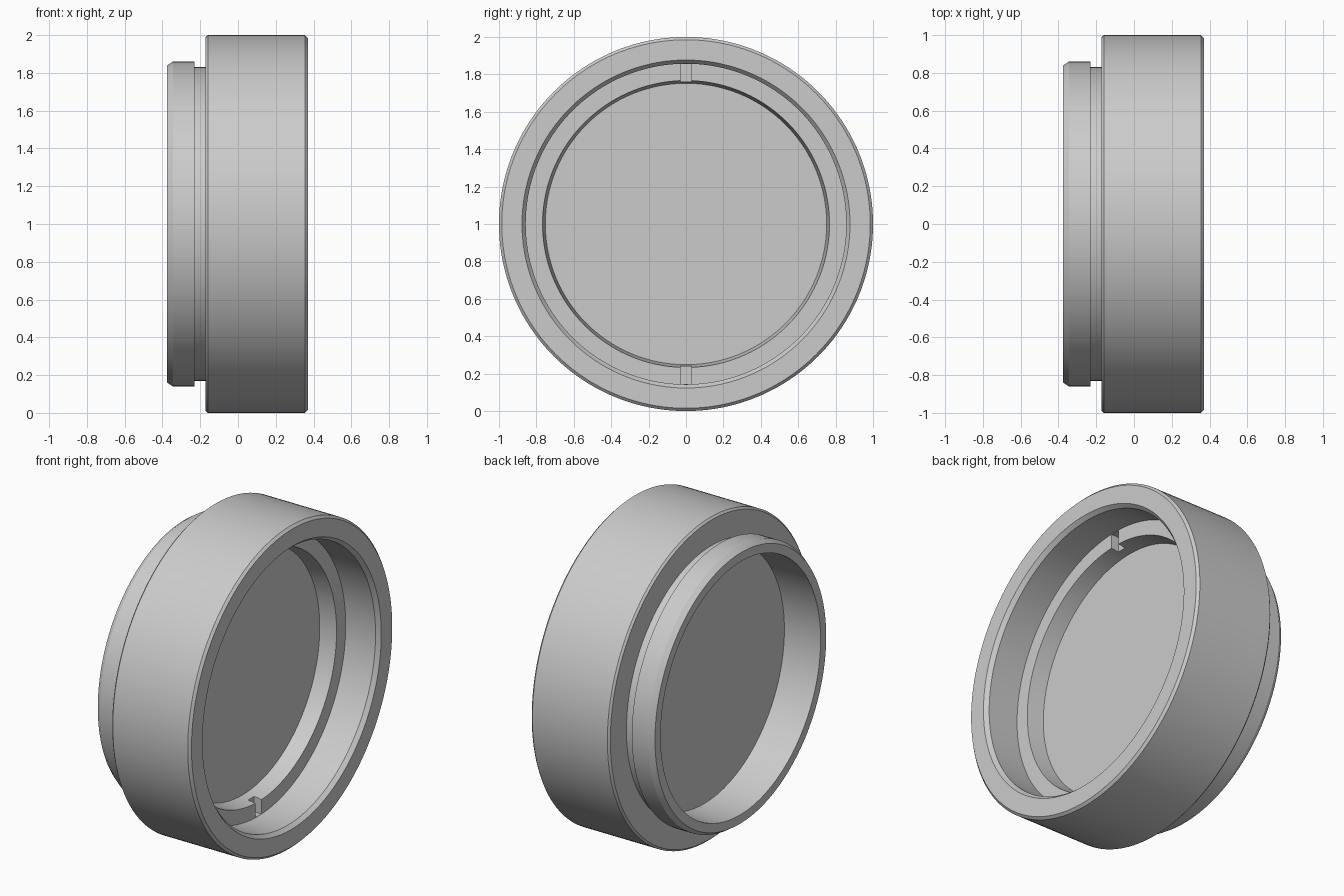
import bpy, bmesh, math
from mathutils import Matrix, Vector

if "Cube" in bpy.data.objects:
    bpy.data.objects.remove(bpy.data.objects["Cube"], do_unlink=True)

SEGMENTS = 160

grey = bpy.data.materials.new("plain grey")
grey.use_nodes = True
grey.diffuse_color = (0.6, 0.6, 0.6, 1)
grey.node_tree.nodes["Principled BSDF"].inputs["Base Color"].default_value = (0.6, 0.6, 0.6, 1)


def add_object(name, bm):
    mesh = bpy.data.meshes.new(name)
    bmesh.ops.recalc_face_normals(bm, faces=bm.faces)
    bm.to_mesh(mesh)
    bm.free()
    mesh.materials.append(grey)
    obj = bpy.data.objects.new(name, mesh)
    bpy.context.collection.objects.link(obj)
    return obj


# Half cross-section as (x, radius), from the socket side of the web to the spigot side
profile = [
    (0.035, 0.0), (0.035, 0.752), (0.14, 0.767),        # web and tapered shelf bore
    (0.14, 0.857), (0.345, 0.857), (0.37, 0.877),       # shelf, socket wall, lead-in chamfer
    (0.37, 0.985), (0.355, 1.0),                        # socket rim
    (-0.16, 1.0), (-0.172, 0.988), (-0.172, 0.83),      # outer wall and shoulder
    (-0.23, 0.83), (-0.23, 0.86), (-0.345, 0.86),       # neck groove and spigot
    (-0.375, 0.84), (-0.375, 0.785),                    # spigot rim
    (-0.13, 0.78), (-0.13, 0.0),                        # spigot bore and web
]
bm = bmesh.new()
verts = [bm.verts.new((x, 0, r)) for x, r in profile]
edges = [bm.edges.new(pair) for pair in zip(verts, verts[1:])]
bmesh.ops.spin(bm, geom=verts + edges, cent=(0, 0, 0), axis=(1, 0, 0),
               angle=math.tau, steps=SEGMENTS, use_duplicate=False)
bmesh.ops.remove_doubles(bm, verts=bm.verts, dist=1e-5)
bmesh.ops.translate(bm, verts=bm.verts, vec=(0, 0, 1))
ring = add_object("threaded_ring_body", bm)

# Key slots in the shelf, at top and bottom
bm = bmesh.new()
for side in (-1, 1):
    place = Matrix.Translation(Vector((0.14, 0, 1 + side * 0.79)))
    bmesh.ops.create_cube(bm, size=1, matrix=place @ Matrix.Diagonal((0.10, 0.06, 0.13, 1)))
cutter = add_object("slot_cutter", bm)
cutter.hide_render = True
cutter.hide_set(True)

cut = ring.modifiers.new("key slots", "BOOLEAN")
cut.operation = "DIFFERENCE"
cut.solver = "EXACT"
cut.object = cutter

# Apply the cut, drop the cutter and shade the turned surfaces smooth
bpy.ops.object.select_all(action="DESELECT")
bpy.context.view_layer.objects.active = ring
ring.select_set(True)
bpy.ops.object.modifier_apply(modifier=cut.name)
bpy.data.objects.remove(cutter, do_unlink=True)
bpy.ops.object.shade_smooth_by_angle(angle=math.radians(25))
